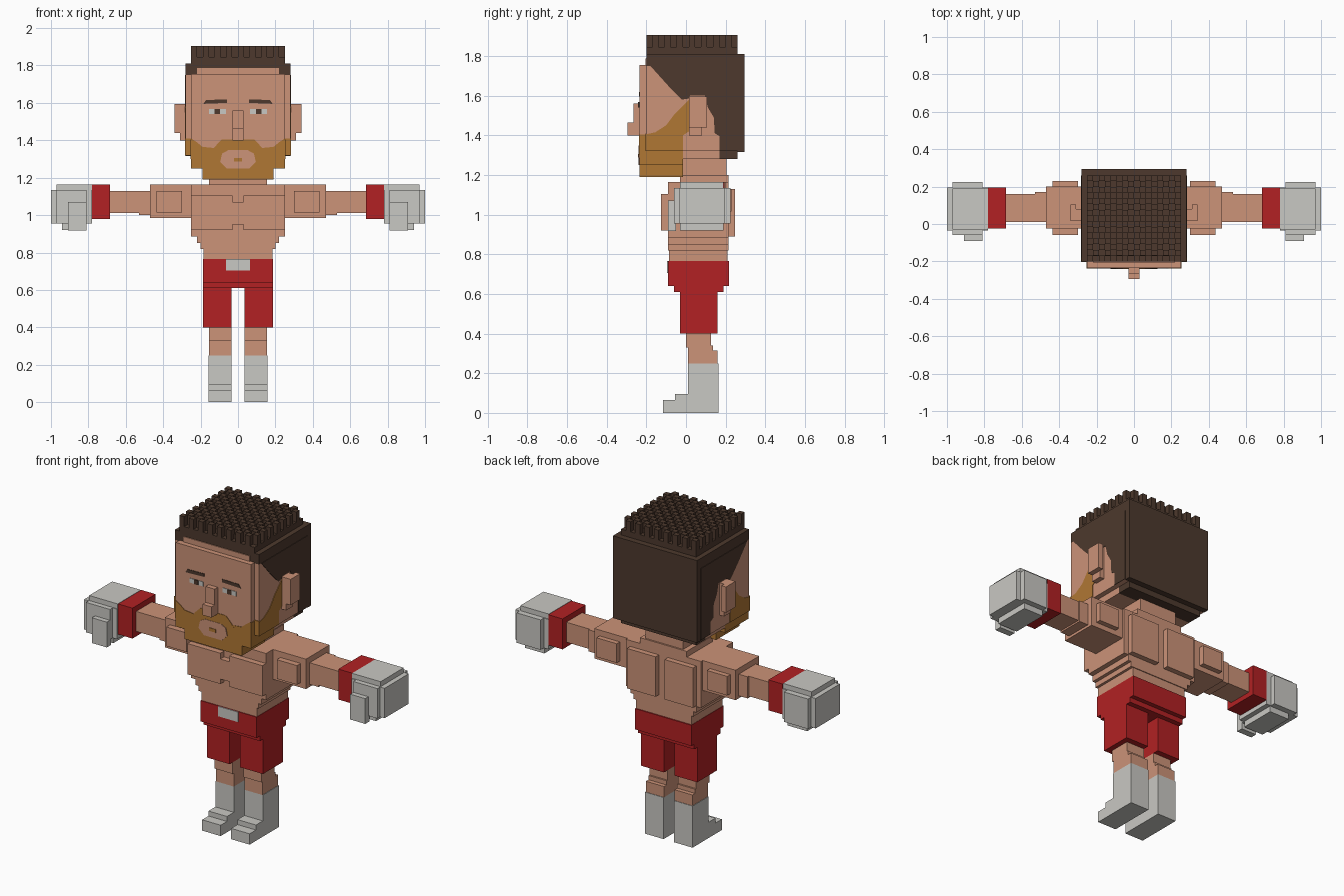
import bpy, bmesh

def lin(c):
    c /= 255
    return c / 12.92 if c <= 0.04045 else ((c + 0.055) / 1.055) ** 2.4

def material(name, r, g, b):
    m = bpy.data.materials.new(name)
    m.diffuse_color = (lin(r), lin(g), lin(b), 1)
    return m

SKIN = material("skin", 204, 147, 120)
HAIR = material("dark_brown", 77, 57, 45)
BEARD = material("ochre", 176, 119, 52)
RED = material("red", 178, 33, 35)
WHITE = material("off_white", 201, 200, 195)

def finish(name, bm, mat):
    bmesh.ops.recalc_face_normals(bm, faces=bm.faces)
    me = bpy.data.meshes.new(name)
    bm.to_mesh(me)
    bm.free()
    me.materials.append(mat)
    ob = bpy.data.objects.new(name, me)
    bpy.context.collection.objects.link(ob)

def add_box(bm, x0, x1, y0, y1, z0, z1):
    vs = bmesh.ops.create_cube(bm, size=1)["verts"]
    for v in vs:
        v.co = (x1 if v.co.x > 0 else x0, y1 if v.co.y > 0 else y0, z1 if v.co.z > 0 else z0)

def boxes(name, mat, *specs, mirror=False):
    """Boxes given as x0, x1, y0, y1, z0, z1, optionally repeated on the -x side."""
    bm = bmesh.new()
    for s in specs:
        add_box(bm, *s)
        if mirror:
            add_box(bm, -s[1], -s[0], *s[2:])
    finish(name, bm, mat)

def plates(name, mat, pts, axis, at, thick, mirror=True):
    """Thin outline plate facing along x (points are y, z) or y (points are x, z)."""
    bm = bmesh.new()
    for s in ((1, -1) if mirror else (1,)):
        if axis == "x":
            a = [bm.verts.new((s * at, p, q)) for p, q in pts]
            d = (s * thick, 0, 0)
        else:
            a = [bm.verts.new((s * p, at, q)) for p, q in pts]
            d = (0, thick, 0)
        f = bm.faces.new(a)
        r = bmesh.ops.extrude_face_region(bm, geom=[f], use_keep_orig=True)
        new = [v for v in r["geom"] if isinstance(v, bmesh.types.BMVert)]
        bmesh.ops.translate(bm, verts=new, vec=d)
    finish(name, bm, mat)

# Head
boxes("head", SKIN, (-.28, .28, -.20, .26, 1.32, 1.75))
boxes("face", SKIN, (-.25, .25, -.235, -.20, 1.36, 1.755))
boxes("head_base", SKIN, (-.25, .25, -.015, .17, 1.28, 1.32))
boxes("nose", SKIN, (-.03, .03, -.265, -.235, 1.40, 1.56),
      (-.03, .03, -.295, -.265, 1.40, 1.465))
boxes("ear", SKIN, (.28, .31, .015, .08, 1.40, 1.595),
      (.31, .34, .015, .105, 1.44, 1.595), mirror=True)

# Beard blocks and painted beard edges
boxes("beard", BEARD, (-.25, .25, -.235, -.20, 1.25, 1.36),
      (-.25, .25, -.20, -.015, 1.25, 1.32),
      (-.19, .19, -.235, -.015, 1.19, 1.25))
boxes("beard_corner", BEARD, (.25, .283, -.204, -.198, 1.32, 1.41),
      (.248, .253, -.237, -.20, 1.30, 1.405), mirror=True)
plates("sideburn", BEARD, [(-.2, 1.32), (-.015, 1.32), (-.015, 1.40), (.015, 1.42),
       (.015, 1.58), (-.055, 1.51), (-.10, 1.45), (-.155, 1.415), (-.2, 1.405)], "x", .28, .003)
plates("beard_edge", BEARD, [(.10, 1.35), (.25, 1.35), (.25, 1.41), (.22, 1.39),
       (.19, 1.365), (.14, 1.36)], "y", -.235, -.003)
plates("moustache", BEARD, [(-.14, 1.345), (.14, 1.345), (.115, 1.375), (.085, 1.405),
       (-.085, 1.405), (-.115, 1.375)], "y", -.235, -.003, mirror=False)
plates("mouth_area", SKIN, [(-.095, 1.285), (-.06, 1.25), (.06, 1.25), (.095, 1.285),
       (.085, 1.33), (.05, 1.348), (-.05, 1.348), (-.085, 1.33)], "y", -.235, -.005, mirror=False)
boxes("mouth", BEARD, (-.022, .022, -.243, -.235, 1.287, 1.306))

# Eyes and brows
boxes("eye_white", WHITE, (.065, .155, -.238, -.235, 1.54, 1.567), mirror=True)
boxes("pupil", HAIR, (.097, .125, -.241, -.235, 1.54, 1.567), mirror=True)
plates("eyebrow", HAIR, [(.06, 1.60), (.185, 1.595), (.17, 1.616), (.06, 1.618)],
       "y", -.235, -.003)

# Hair: cap, back, painted sides
boxes("hair_cap", HAIR, (-.28, .28, -.20, .295, 1.75, 1.81))
boxes("hair_top", HAIR, (-.25, .25, -.20, .26, 1.81, 1.845),
      (-.22, .22, -.17, .23, 1.845, 1.873))
boxes("hair_back", HAIR, (-.28, .28, .26, .295, 1.315, 1.75),
      (-.25, .25, .17, .26, 1.28, 1.32))
boxes("hairline", SKIN, (-.22, .22, -.205, -.20, 1.75, 1.787))
plates("hair_side", HAIR, [(-.18, 1.75), (-.09, 1.65), (-.02, 1.58), (.015, 1.585), (.02, 1.60),
       (.095, 1.60), (.11, 1.54), (.14, 1.49), (.145, 1.41), (.17, 1.395), (.17, 1.32),
       (.26, 1.32), (.26, 1.75)], "x", .28, .003)

# Checkered hair tufts
nx, ny = 16, 15
sx, sy = .5 / nx, .46 / ny
tufts = []
for i in range(nx):
    for j in range(ny):
        if (i + j) % 2 == 0:
            x, y = -.25 + i * sx, -.20 + j * sy
            tufts.append((x, x + sx, y, y + sy, 1.83, 1.905))
boxes("hair_tufts", HAIR, *tufts)

# Neck and torso
boxes("neck", SKIN, (-.125, .125, -.015, .205, 1.16, 1.285),
      (-.155, .155, -.03, .215, 1.15, 1.20))
boxes("torso", SKIN, (-.25, .25, -.09, .215, .885, 1.165),
      (-.22, .22, -.09, .215, .85, .885),
      (-.20, .20, -.09, .215, .82, .85),
      (-.185, .185, -.085, .21, .765, .82))
boxes("chest_centre", SKIN, (-.03, .03, -.125, -.09, .95, 1.07))
boxes("chest", SKIN, (.03, .25, -.125, -.09, .92, 1.105), mirror=True)
boxes("back_muscle", SKIN, (.03, .22, .215, .247, .89, 1.13), mirror=True)

# Arms
boxes("arm", SKIN, (.25, .47, -.025, .20, .985, 1.165),
      (.30, .435, -.06, .23, 1.015, 1.13),
      (.435, .53, .01, .17, 1.00, 1.13),
      (.53, .69, .01, .16, 1.01, 1.13), mirror=True)

# Gloves
boxes("glove_cuff", RED, (.685, .78, -.025, .195, .98, 1.163), mirror=True)
boxes("glove", WHITE, (.78, 1.0, -.035, .195, .955, 1.135),
      (.78, .97, -.03, .19, 1.0, 1.165),
      (.81, .97, -.06, .225, .955, 1.135),
      (.81, .94, -.03, .19, .92, 1.0),
      (.81, .91, -.09, -.05, .918, 1.07), mirror=True)

# Shorts
boxes("shorts", RED, (-.187, .187, -.09, .217, .64, .765),
      (-.187, .187, -.06, .19, .61, .64))
boxes("shorts_leg", RED, (.035, .187, -.03, .16, .40, .61), mirror=True)
boxes("waist_badge", WHITE, (-.065, .065, -.095, -.09, .705, .765))

# Legs and boots
boxes("lower_leg", SKIN, (.035, .155, .0, .125, .33, .40),
      (.035, .155, .01, .135, .31, .34),
      (.035, .155, .01, .16, .25, .315), mirror=True)
boxes("boot", WHITE, (.035, .158, .01, .163, 0, .25),
      (.035, .158, -.055, .01, 0, .095),
      (.035, .158, -.115, -.055, 0, .065), mirror=True)
